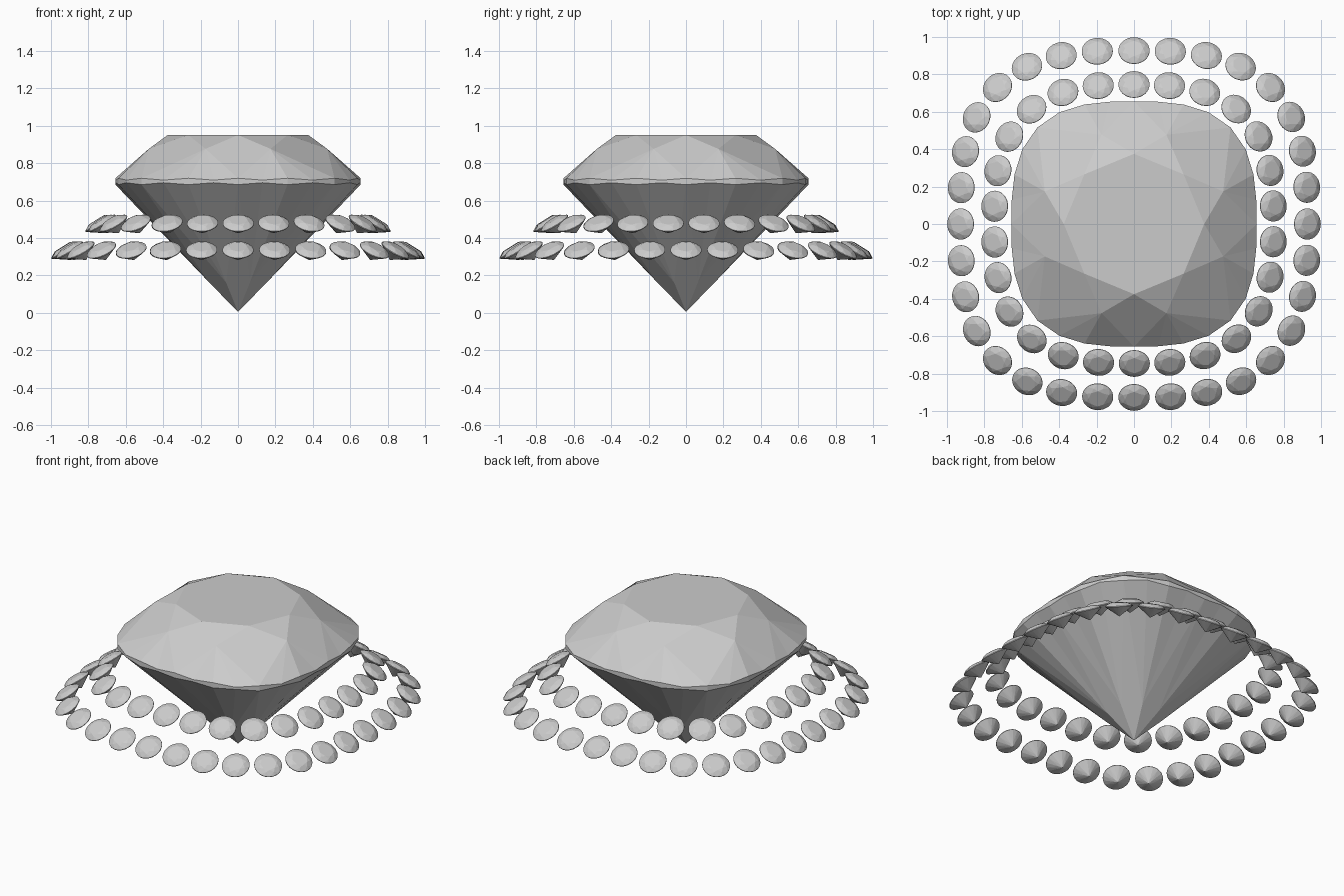
import bpy, bmesh
from math import cos, sin, pi, radians
from mathutils import Vector, Matrix

cube = bpy.data.objects.get("Cube")
if cube:
    bpy.data.objects.remove(cube)

# One stone colour
gem_grey = bpy.data.materials.new("gem_grey")
gem_grey.use_nodes = True
gem_grey.diffuse_color = (0.6, 0.6, 0.6, 1)
gem_grey.node_tree.nodes["Principled BSDF"].inputs["Base Color"].default_value = (0.6, 0.6, 0.6, 1)


def outline(angle, radius, power):
    """Point on a cushion (superellipse) outline; power 2 gives a circle."""
    c, s = cos(angle), sin(angle)
    r = radius / (abs(c) ** power + abs(s) ** power) ** (1 / power)
    return Vector((r * c, r * s, 0))


def brilliant(name, radius, power, table_r, star_r, star_angle, heights, girdle, wave):
    """Brilliant cut: table, star, kite, girdle and pavilion facets."""
    table_z, star_z, girdle_z, culet_z = heights
    count = 32
    bm = bmesh.new()

    def polar(r, a, z):
        return bm.verts.new((r * cos(a), r * sin(a), z))

    table, star, low = [], [], []
    for k in range(8):
        table.append(polar(table_r, k * pi / 4, table_z))
        # star points sit either side of each axis
        sign = 1 if k % 2 == 0 else -1
        axis = (k + k % 2) * pi / 4
        star.append(polar(star_r, axis + sign * star_angle, star_z))
        # lower tips of the pavilion halves
        p = outline((k + 0.5) * pi / 4, radius, power) * 0.24
        low.append(bm.verts.new((p.x, p.y, culet_z + (girdle_z - culet_z) * 0.225)))
    top, bottom = [], []
    for i in range(count):
        p = outline(i * 2 * pi / count, radius, power)
        h = girdle / 2 + (wave if i % 2 == 0 else -wave)
        top.append(bm.verts.new((p.x, p.y, girdle_z + h)))
        bottom.append(bm.verts.new((p.x, p.y, girdle_z - h)))
    culet = bm.verts.new((0, 0, culet_z))

    bm.faces.new(table)
    for k in range(8):
        n, g = (k + 1) % 8, 4 * k
        bm.faces.new((table[k], star[k], table[n]))
        bm.faces.new((table[k], star[k - 1], top[g], star[k]))
        bm.faces.new((culet, low[k], bottom[g], low[k - 1]))
        for j in range(g, g + 4):
            m = (j + 1) % count
            bm.faces.new((star[k], top[j], top[m]))
            bm.faces.new((top[j], bottom[j], bottom[m], top[m]))
            bm.faces.new((low[k], bottom[m], bottom[j]))
    bmesh.ops.recalc_face_normals(bm, faces=bm.faces)
    mesh = bpy.data.meshes.new(name)
    bm.to_mesh(mesh)
    bm.free()
    mesh.materials.append(gem_grey)
    return mesh


def place(name, mesh, matrix=Matrix()):
    ob = bpy.data.objects.new(name, mesh)
    bpy.context.collection.objects.link(ob)
    ob.matrix_world = matrix


# Large centre stone
place("centre_stone", brilliant("centre_stone", 0.655, 2.9, 0.375, 0.507, radians(20),
                                (0.95, 0.876, 0.702, 0.005), 0.024, 0.005))

# Small round stone shared by both halos
accent = brilliant("accent_stone", 0.083, 2, 0.048, 0.064, pi / 8,
                   (0.022, 0.016, 0, -0.062), 0.004, 0.0005)


def halo(name, radius, power, z, count, tilt):
    """Stones spaced evenly along a cushion outline, leaning outward."""
    steps = 2880
    pts = [outline(pi / 2 + 2 * pi * i / steps, radius, power) for i in range(steps + 1)]
    lengths = [0]
    for a, b in zip(pts, pts[1:]):
        lengths.append(lengths[-1] + (b - a).length)
    i = 0
    for k in range(count):
        while lengths[i] < lengths[-1] * k / count:
            i += 1
        out = (pts[(i + 1) % steps] - pts[i - 1 if i else steps - 1]).cross(Vector((0, 0, 1))).normalized()
        up = out * sin(tilt) + Vector((0, 0, cos(tilt)))
        side = up.cross(out).normalized()
        rot = Matrix((side.cross(up), side, up)).transposed().to_4x4()
        place(f"{name}_{k + 1}", accent, Matrix.Translation(pts[i] + Vector((0, 0, z))) @ rot)


halo("outer_halo_stone", 0.926, 2.9, 0.335, 32, radians(32))
halo("inner_halo_stone", 0.745, 2.8, 0.478, 26, radians(32))
